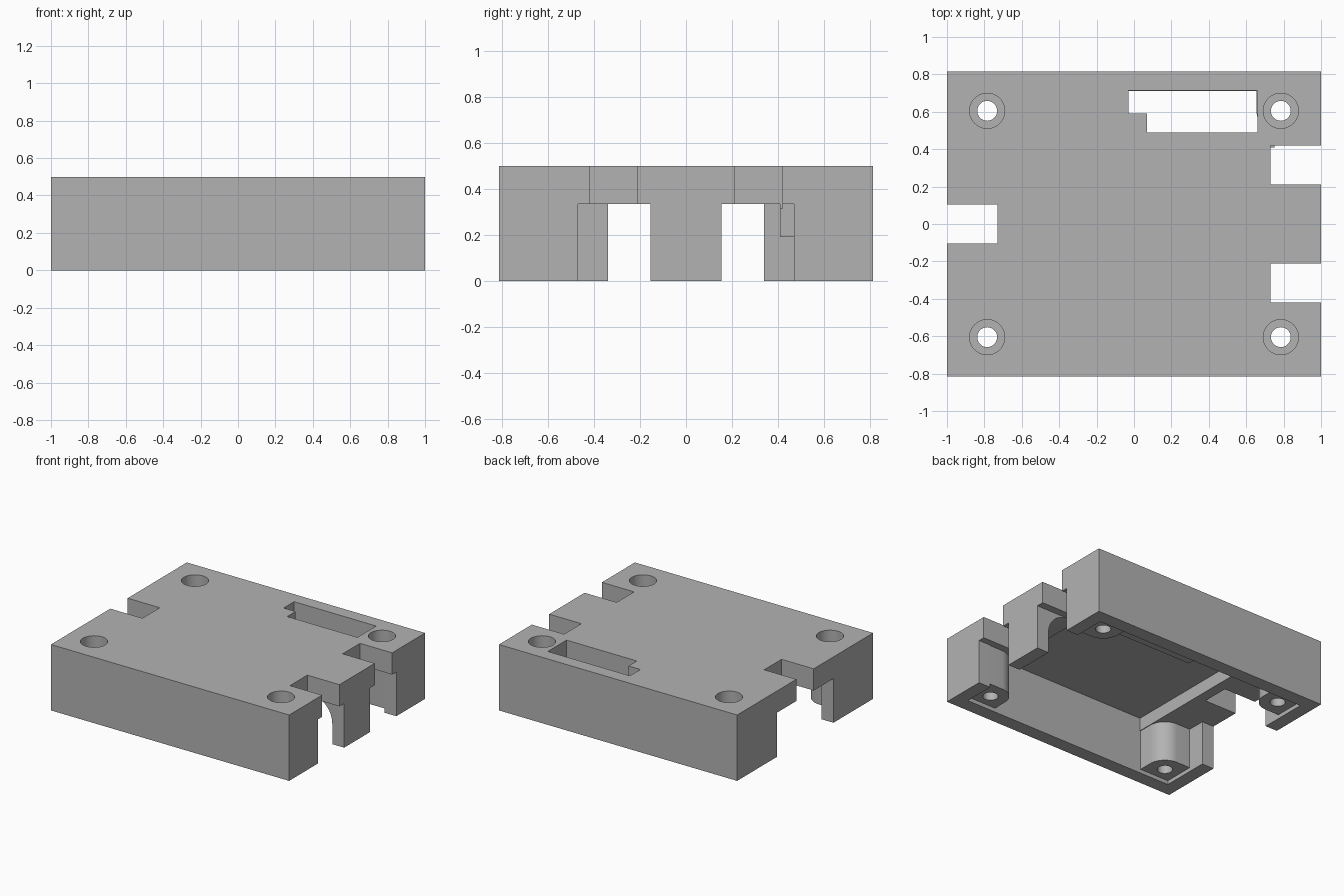
import bpy, bmesh, math

if "Cube" in bpy.data.objects:
    bpy.data.objects.remove(bpy.data.objects["Cube"], do_unlink=True)

grey = bpy.data.materials.new("mid_grey")
grey.use_nodes = True
grey.diffuse_color = (0.45, 0.45, 0.45, 1)
grey.node_tree.nodes["Principled BSDF"].inputs["Base Color"].default_value = (0.45, 0.45, 0.45, 1)


def make(name, bm):
    bmesh.ops.recalc_face_normals(bm, faces=bm.faces)
    me = bpy.data.meshes.new(name)
    bm.to_mesh(me)
    bm.free()
    me.materials.append(grey)
    ob = bpy.data.objects.new(name, me)
    bpy.context.collection.objects.link(ob)
    return ob


def prism(name, outline, offset):
    """Extrude a closed 3D outline along an offset vector."""
    bm = bmesh.new()
    face = bm.faces.new([bm.verts.new(p) for p in outline])
    res = bmesh.ops.extrude_face_region(bm, geom=[face], use_keep_orig=True)
    verts = [g for g in res["geom"] if isinstance(g, bmesh.types.BMVert)]
    bmesh.ops.translate(bm, vec=offset, verts=verts)
    return make(name, bm)


def box(name, x, y, z):
    outline = [(x[0], y[0], z[0]), (x[1], y[0], z[0]), (x[1], y[1], z[0]), (x[0], y[1], z[0])]
    return prism(name, outline, (0, 0, z[1] - z[0]))


def cylinder(name, x, y, r, z0, z1, n=48):
    outline = [(x + r * math.cos(2 * math.pi * i / n), y + r * math.sin(2 * math.pi * i / n), z0)
               for i in range(n)]
    return prism(name, outline, (0, 0, z1 - z0))


def combine(target, tool, operation):
    mod = target.modifiers.new("bool", 'BOOLEAN')
    mod.operation = operation
    mod.solver = 'EXACT'
    mod.object = tool
    bpy.context.view_layer.objects.active = target
    bpy.ops.object.modifier_apply(modifier=mod.name)
    bpy.data.objects.remove(tool, do_unlink=True)


W, D, H = 1.0, 0.815, 0.5       # half width, half depth, height
IX, IY = 0.9, 0.71              # inner faces of the walls
LEDGE, ROOF = 0.335, 0.434      # lower end ceilings, main ceiling
HX, HY = 0.785, 0.605           # screw positions

# Open-bottomed case with a higher ceiling in the middle
case = box("case", (-W, W), (-D, D), (0, H))
combine(case, box("end_cavity", (-IX, IX), (-IY, IY), (-0.1, LEDGE)), 'DIFFERENCE')
combine(case, box("main_cavity", (-0.65, 0.65), (-IY, IY), (-0.1, ROOF)), 'DIFFERENCE')

# Housing around the roof slot
combine(case, box("slot_housing", (-0.15, 0.75), (0.41, IY + 0.03), (0.19, ROOF + 0.02)), 'UNION')

# Corner screw posts, rounded towards the inside
R = 0.13
for sx in (-1, 1):
    for sy in (-1, 1):
        pts = [(IX + 0.03, IY + 0.03), (IX + 0.03, HY - R)]
        for i in range(13):
            a = math.radians(270 - 90 * i / 12)
            pts.append((HX + R * math.cos(a), HY + R * math.sin(a)))
        pts.append((HX - R, IY + 0.03))
        post = prism("screw_post", [(sx * x, sy * y, 0.03) for x, y in pts], (0, 0, ROOF + 0.01 - 0.03))
        combine(case, post, 'UNION')

# Curved gusset behind the pier between the two side openings
G = 0.18
profile = [(IX + 0.03, LEDGE + 0.03), (IX - G, LEDGE + 0.03)]
for i in range(13):
    a = math.radians(90 - 90 * i / 12)
    profile.append((IX - G + G * math.cos(a), LEDGE - G + G * math.sin(a)))
profile.append((IX + 0.03, LEDGE - G))
combine(case, prism("gusset", [(x, -0.155, z) for x, z in profile], (0, 0.31, 0)), 'UNION')

# Openings in the end walls
for s in (-1, 1):
    y = sorted((s * 0.155, s * 0.47))
    combine(case, box("side_opening", (IX - 0.02, 1.1), y, (-0.1, LEDGE)), 'DIFFERENCE')
combine(case, box("wide_opening", (-1.1, -IX + 0.02), (-0.34, 0.34), (-0.1, LEDGE)), 'DIFFERENCE')

# Notches through the roof edge
for s in (-1, 1):
    y = sorted((s * 0.212, s * 0.42))
    combine(case, box("roof_notch", (0.73, 1.1), y, (LEDGE - 0.02, 0.6)), 'DIFFERENCE')
combine(case, box("roof_notch", (-1.1, -0.73), (-0.103, 0.105), (LEDGE - 0.02, 0.6)), 'DIFFERENCE')

# Stepped slot through the roof and housing
slot = [(-0.03, 0.715), (-0.03, 0.59), (0.07, 0.59), (0.07, 0.49), (0.66, 0.49), (0.66, 0.715)]
combine(case, prism("roof_slot", [(x, y, 0.1) for x, y in slot], (0, 0, 0.5)), 'DIFFERENCE')

# Counterbored screw holes
for sx in (-1, 1):
    for sy in (-1, 1):
        combine(case, cylinder("screw_hole", sx * HX, sy * HY, 0.053, -0.1, 0.6), 'DIFFERENCE')
        combine(case, cylinder("counterbore", sx * HX, sy * HY, 0.094, 0.18, 0.6), 'DIFFERENCE')

# Smooth the round surfaces and keep the corners sharp
bpy.ops.object.select_all(action='DESELECT')
case.select_set(True)
bpy.context.view_layer.objects.active = case
bpy.ops.object.shade_smooth_by_angle(angle=math.radians(30))
